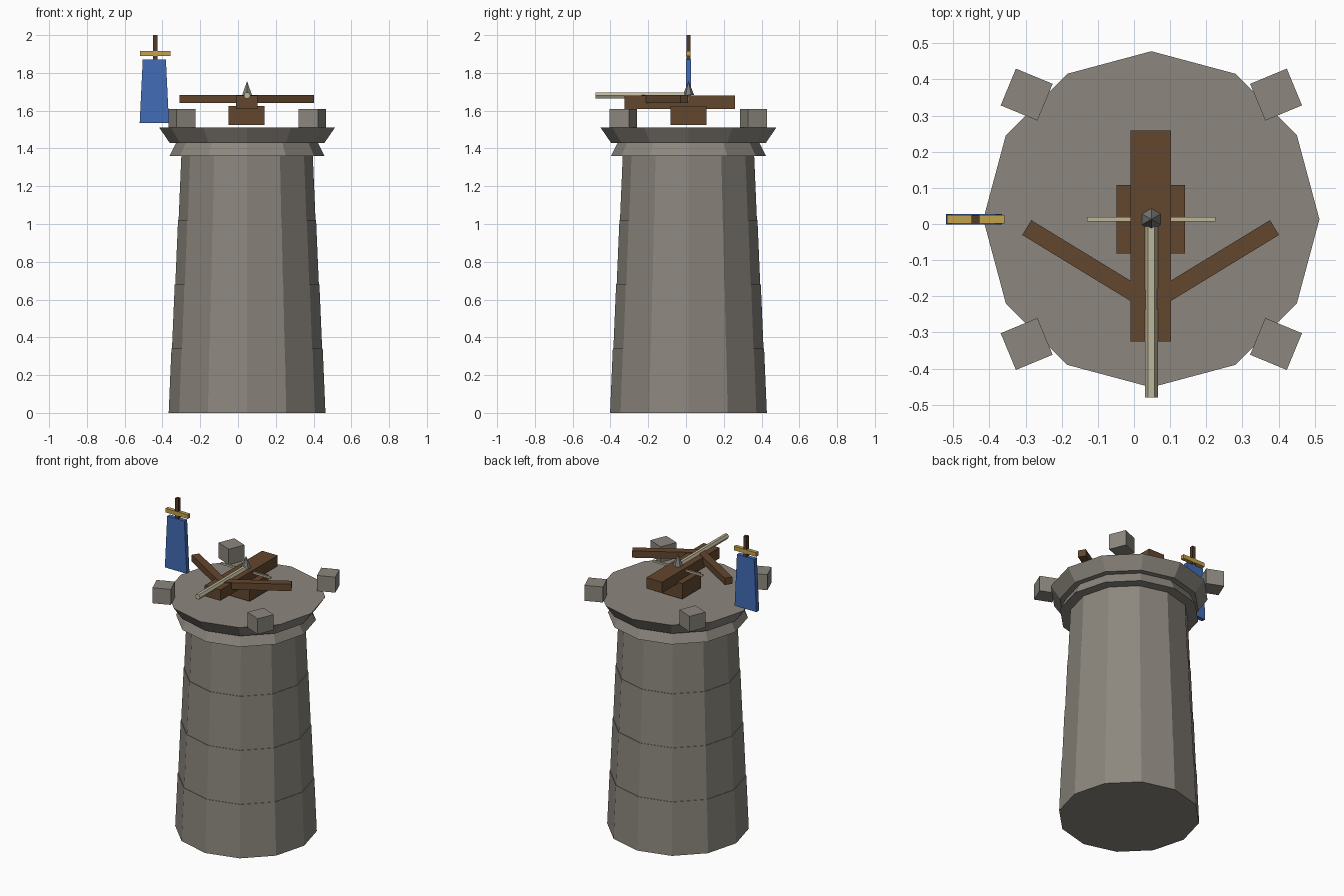
import bpy, bmesh, math
from mathutils import Matrix, Vector

if "Cube" in bpy.data.objects:
    bpy.data.objects.remove(bpy.data.objects["Cube"], do_unlink=True)

CX, CY = 0.048, 0.013  # tower axis


def material(name, r, g, b):
    m = bpy.data.materials.new(name)
    m.use_nodes = True
    m.diffuse_color = (r, g, b, 1)
    m.node_tree.nodes["Principled BSDF"].inputs["Base Color"].default_value = (r, g, b, 1)
    return m


stone = material("stone", 0.262, 0.242, 0.209)
wood = material("wood", 0.125, 0.063, 0.027)
dark_wood = material("dark wood", 0.085, 0.043, 0.02)
blue = material("blue cloth", 0.055, 0.15, 0.47)
gold = material("gold", 0.55, 0.36, 0.07)
pale = material("pale wood", 0.51, 0.47, 0.33)
metal = material("grey metal", 0.2, 0.2, 0.19)


def finish(name, bm, mat):
    bmesh.ops.recalc_face_normals(bm, faces=bm.faces)
    mesh = bpy.data.meshes.new(name)
    bm.to_mesh(mesh)
    bm.free()
    mesh.materials.append(mat)
    ob = bpy.data.objects.new(name, mesh)
    bpy.context.scene.collection.objects.link(ob)
    return ob


def box(name, centre, size, mat, turn=0, top_scale=1):
    bm = bmesh.new()
    bmesh.ops.create_cube(bm, size=1)
    for v in bm.verts:
        if v.co.z > 0:
            v.co.x *= top_scale
        v.co = Vector([a * b for a, b in zip(v.co, size)])
    bm.transform(Matrix.Translation(centre) @ Matrix.Rotation(math.radians(turn), 4, 'Z'))
    return finish(name, bm, mat)


def drum(name, z0, z1, r0, r1, sides, mat):
    bm = bmesh.new()
    bmesh.ops.create_cone(bm, cap_ends=True, segments=sides, radius1=r0, radius2=r1, depth=z1 - z0)
    bm.transform(Matrix.Translation((CX, CY, (z0 + z1) / 2)))
    return finish(name, bm, mat)


# Tapering wall in four courses, each a hair narrower than the one below
for i in range(4):
    r = 0.415 - 0.0175 * i
    drum(f"wall_course_{i + 1}", 0.34 * i, 0.34 * (i + 1), r, r - 0.0145, 12, stone)

# Flared collar and platform
drum("collar", 1.36, 1.43, 0.41, 0.375, 12, stone)
drum("platform", 1.43, 1.51, 0.41, 0.465, 12, stone)

# Corner blocks on the platform rim
for sx in (-1, 1):
    for sy in (-1, 1):
        name = f"{'back' if sy > 0 else 'front'}_{'left' if sx > 0 else 'right'}_block"
        box(name, (CX + 0.345 * sx, CY + 0.345 * sy, 1.56), (0.11, 0.11, 0.1), stone, 22.5 * sx * sy)

# Mounted bolt thrower
box("thrower_base", (0.046, CY, 1.574), (0.19, 0.19, 0.1), wood)
box("thrower_beam", (0.046, -0.033, 1.645), (0.112, 0.583, 0.07), wood)
for side, s in (("left", 1), ("right", -1)):
    box(f"{side}_arm", (0.046 + 0.172 * s, -0.114, 1.662), (0.4, 0.048, 0.044), wood, 31.4 * s)
box("bowstring", (CX, CY, 1.662), (0.356, 0.012, 0.012), pale)

# Bolt with its head
bm = bmesh.new()
bmesh.ops.create_cone(bm, cap_ends=True, segments=6, radius1=0.018, radius2=0.018, depth=0.48)
bm.transform(Matrix.Translation((CX, -0.24, 1.68)) @ Matrix.Rotation(math.pi / 2, 4, 'X')
             @ Matrix.Rotation(math.pi / 6, 4, 'Z'))
finish("bolt_shaft", bm, pale)
drum("bolt_head", 1.682, 1.757, 0.03, 0, 6, metal)

# Hanging banner
box("banner_pole", (-0.438, CY, 1.78), (0.022, 0.022, 0.44), dark_wood)
box("banner_crossbar", (-0.438, CY, 1.903), (0.16, 0.024, 0.026), gold)
box("banner_cloth", (-0.443, CY, 1.703), (0.155, 0.028, 0.335), blue, top_scale=0.79)
